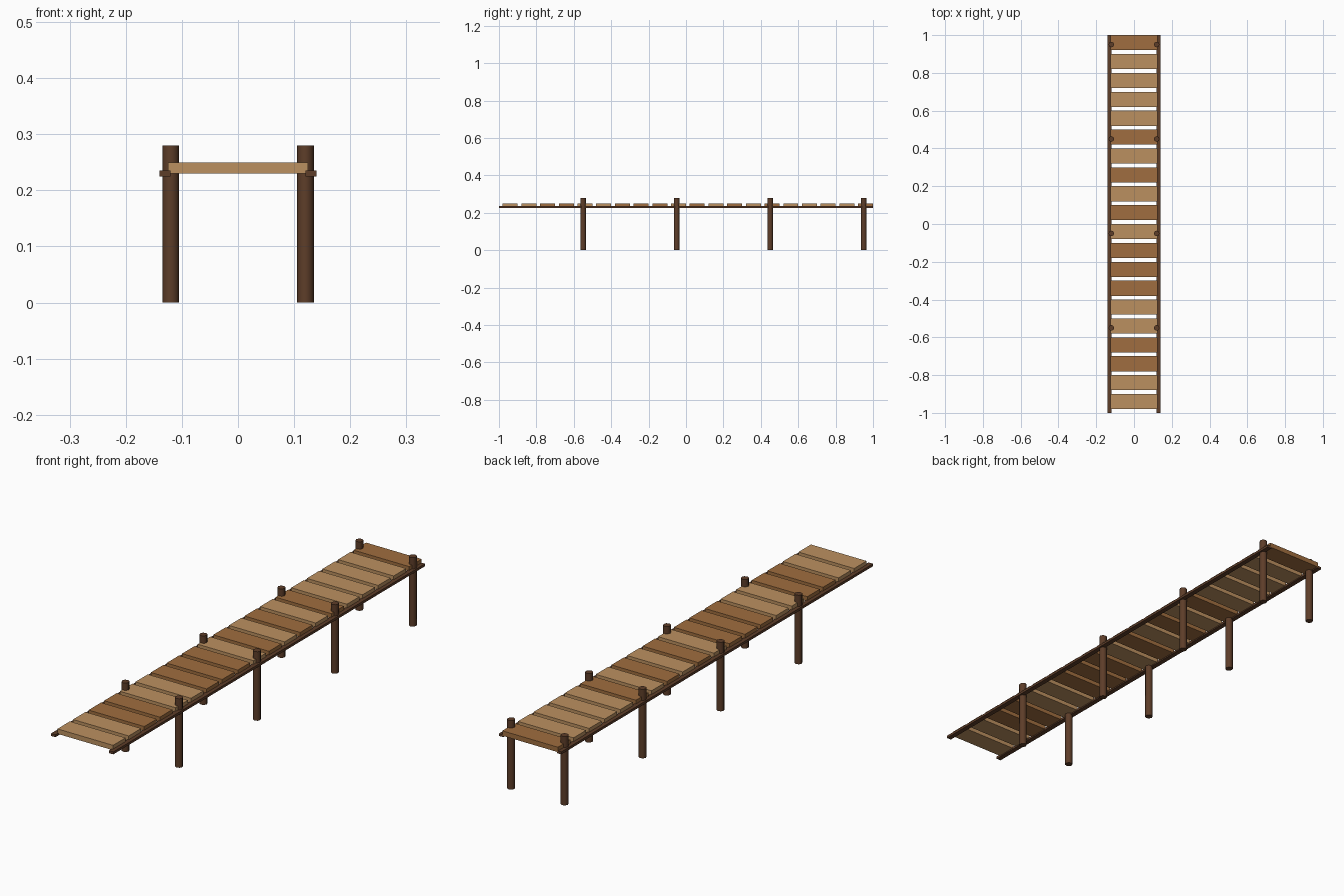
import bpy, math

if "Cube" in bpy.data.objects:
    bpy.data.objects.remove(bpy.data.objects["Cube"])


def material(name, rgb):
    m = bpy.data.materials.new(name)
    m.diffuse_color = (*rgb, 1)
    m.use_nodes = True
    m.node_tree.nodes["Principled BSDF"].inputs["Base Color"].default_value = m.diffuse_color
    return m


light_wood = material("light_wood", (0.50, 0.28, 0.117))
mid_wood = material("mid_wood", (0.35, 0.155, 0.05))
dark_wood = material("dark_wood", (0.11, 0.047, 0.022))


def box(name, centre, size, mat):
    bpy.ops.mesh.primitive_cube_add(size=1, location=centre)
    ob = bpy.context.object
    ob.name = name
    ob.scale = size
    bpy.ops.object.transform_apply(location=False, rotation=False, scale=True)
    ob.data.materials.append(mat)
    return ob


# Deck planks, front to back (L = light board, D = darker board)
for i, tone in enumerate("LLDDLLDDDLDLDLDLLLLD"):
    box(f"plank_{i + 1}", (0, -0.94 + 0.1 * i, 0.24), (0.25, 0.08, 0.02),
        light_wood if tone == "L" else mid_wood)

for side, s in (("left", -1), ("right", 1)):
    # Long rail under the plank ends
    box(f"{side}_rail", (s * 0.13, 0, 0.23), (0.02, 2.0, 0.01), dark_wood)
    # Round support posts
    for i in range(4):
        bpy.ops.mesh.primitive_cylinder_add(
            vertices=8, radius=0.015, depth=0.28,
            location=(s * 0.12, -0.55 + 0.5 * i, 0.14))
        post = bpy.context.object
        post.name = f"{side}_post_{i + 1}"
        post.data.materials.append(dark_wood)
        bpy.ops.object.shade_smooth_by_angle(angle=math.radians(50))
